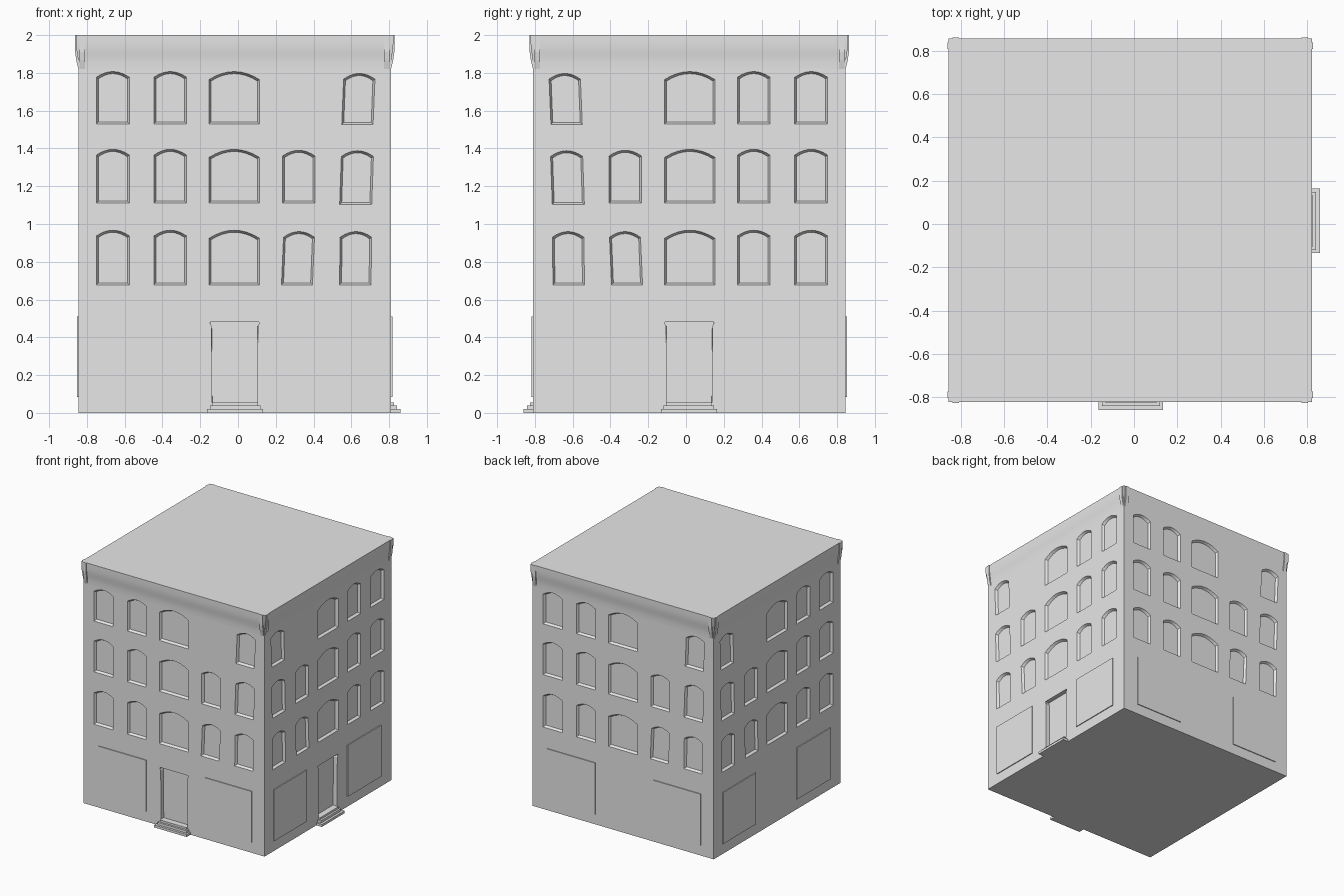
import bpy, bmesh

cube = bpy.data.objects.get("Cube")
if cube:
    bpy.data.objects.remove(cube, do_unlink=True)

HALF = 0.8275              # half width of the square walls
CX, CY = -0.0175, 0.0175   # centre of the walls
EAVE = 1.82

grey = bpy.data.materials.new("plain grey")
grey.use_nodes = True
grey.diffuse_color = (0.8, 0.8, 0.8, 1)
grey.node_tree.nodes["Principled BSDF"].inputs["Base Color"].default_value = (0.8, 0.8, 0.8, 1)


def place(side, u, d, z):
    """Position along a facade (u), outward from the wall (d) and up (z)."""
    v, r = u - CX, HALF + d
    x, y = {"front": (v, -r), "right": (r, -v), "back": (-v, r), "left": (-r, v)}[side]
    return (x + CX, y + CY, z)


def loft(bm, rings, cap_start=True):
    """Skin a row of closed rings that have equal point counts."""
    rows = [[bm.verts.new(p) for p in ring] for ring in rings]
    for a, b in zip(rows, rows[1:]):
        for i in range(len(a)):
            j = (i + 1) % len(a)
            bm.faces.new((a[i], a[j], b[j], b[i]))
    if cap_start:
        bm.faces.new(rows[0][::-1])
    bm.faces.new(rows[-1])


def finish(bm, name):
    bmesh.ops.recalc_face_normals(bm, faces=bm.faces)
    mesh = bpy.data.meshes.new(name)
    bm.to_mesh(mesh)
    bm.free()
    mesh.materials.append(grey)
    obj = bpy.data.objects.new(name, mesh)
    bpy.context.collection.objects.link(obj)
    return obj


def block(bm, side, u0, u1, d0, d1, z0, z1):
    loft(bm, [[place(side, u, d, z) for u, d in ((u0, d0), (u1, d0), (u1, d1), (u0, d1))]
              for z in (z0, z1)])


def square(r, z):
    return [(CX + sx * r, CY + sy * r, z) for sx, sy in ((-1, -1), (1, -1), (1, 1), (-1, 1))]


def select_only(obj):
    bpy.ops.object.select_all(action="DESELECT")
    obj.select_set(True)
    bpy.context.view_layer.objects.active = obj


def arch_outline(left, right, bottom, top, lean):
    """Window outline with a shallow arched head, leaning sideways."""
    width = right - left
    rise = 0.042 if width > 0.2 else 0.03
    points = [(left, bottom), (right, bottom)]
    steps = 8
    for i in range(steps + 1):
        t = 1 - 2 * i / steps
        points.append(((left + right) / 2 + t * width / 2 + lean, top - rise * t * t))
    return points


def inset(points, amount):
    us, zs = [p[0] for p in points], [p[1] for p in points]
    cu, cz = (min(us) + max(us)) / 2, (min(zs) + max(zs)) / 2
    ku = 1 - 2 * amount / (max(us) - min(us))
    kz = 1 - 2 * amount / (max(zs) - min(zs))
    return [(cu + (u - cu) * ku, cz + (z - cz) * kz) for u, z in points]


def cutter(bm, side, points, depth, splay):
    inner = inset(points, splay)
    loft(bm, [[place(side, u, d, z) for u, z in ring]
              for ring, d in ((points, 0.02), (points, 0), (inner, -depth))])


# Window layout of one facade
windows = []
for z0, z1 in ((0.677, 0.967), (1.11, 1.395), (1.53, 1.807)):
    for u0, u1 in ((-0.75, -0.575), (-0.445, -0.272), (-0.153, 0.113)):
        windows.append((u0, u1, z0, z1, 0))
windows += [
    (0.23, 0.394, 0.677, 0.96, 0.011), (0.537, 0.704, 0.677, 0.96, 0.004),
    (0.235, 0.408, 1.11, 1.39, 0), (0.538, 0.708, 1.103, 1.388, 0.009),
    (0.549, 0.715, 1.527, 1.797, 0.01),
]
door = [(-0.137, 0.055), (0.103, 0.055), (0.105, 0.46), (0.112, 0.47),
        (0.112, 0.482), (-0.147, 0.482), (-0.147, 0.47), (-0.14, 0.46)]
SIDES = ("front", "right", "back", "left")
DOOR_SIDES = ("front", "right")

# Walls with recessed windows and doorways
bm = bmesh.new()
loft(bm, [square(HALF, 0), square(HALF, EAVE)])
walls = finish(bm, "walls")

bm = bmesh.new()
for side in SIDES:
    for w in windows:
        cutter(bm, side, arch_outline(*w), 0.02, 0.011)
for side in DOOR_SIDES:
    cutter(bm, side, door, 0.035, 0.001)
openings = finish(bm, "openings_cutter")
openings.hide_render = True

mod = walls.modifiers.new("openings", "BOOLEAN")
mod.operation = "DIFFERENCE"
mod.solver = "EXACT"
mod.object = openings
select_only(walls)
bpy.ops.object.modifier_apply(modifier=mod.name)
bpy.data.objects.remove(openings, do_unlink=True)

# Flared cornice closed by the flat roof
bm = bmesh.new()
flare = ((EAVE, 0), (1.85, 0.0005), (1.88, 0.003), (1.905, 0.007),
         (1.93, 0.0105), (1.96, 0.0125), (2, 0.0125))
loft(bm, [square(HALF + d, z) for z, d in flare], cap_start=False)
cornice = finish(bm, "cornice_and_roof")
select_only(cornice)
bpy.ops.object.shade_smooth_by_angle(angle=0.6)

# Brackets at both ends of each cornice
bm = bmesh.new()
bracket = ((0, 1.82), (0.011, 1.865), (0.0175, 1.91), (0.0175, 2), (0, 2))
for side in SIDES:
    for end in (-1, 1):
        loft(bm, [[place(side, CX + end * (HALF - gap), d, z) for d, z in bracket]
                  for gap in (0.036, 0.006)])
finish(bm, "cornice_brackets")

# Raised ground floor panels
bm = bmesh.new()
for side in SIDES:
    for u0, u1 in ((-0.71, -0.27), (0.265, 0.695)):
        block(bm, side, u0, u1, -0.005, 0.007, 0.085, 0.51)
finish(bm, "ground_floor_panels")

# Door steps
for side in DOOR_SIDES:
    bm = bmesh.new()
    block(bm, side, -0.165, 0.133, -0.01, 0.05, 0, 0.02)
    block(bm, side, -0.147, 0.12, -0.01, 0.031, 0.02, 0.04)
    block(bm, side, -0.135, 0.107, -0.03, 0.015, 0.04, 0.056)
    finish(bm, side + "_door_steps")
